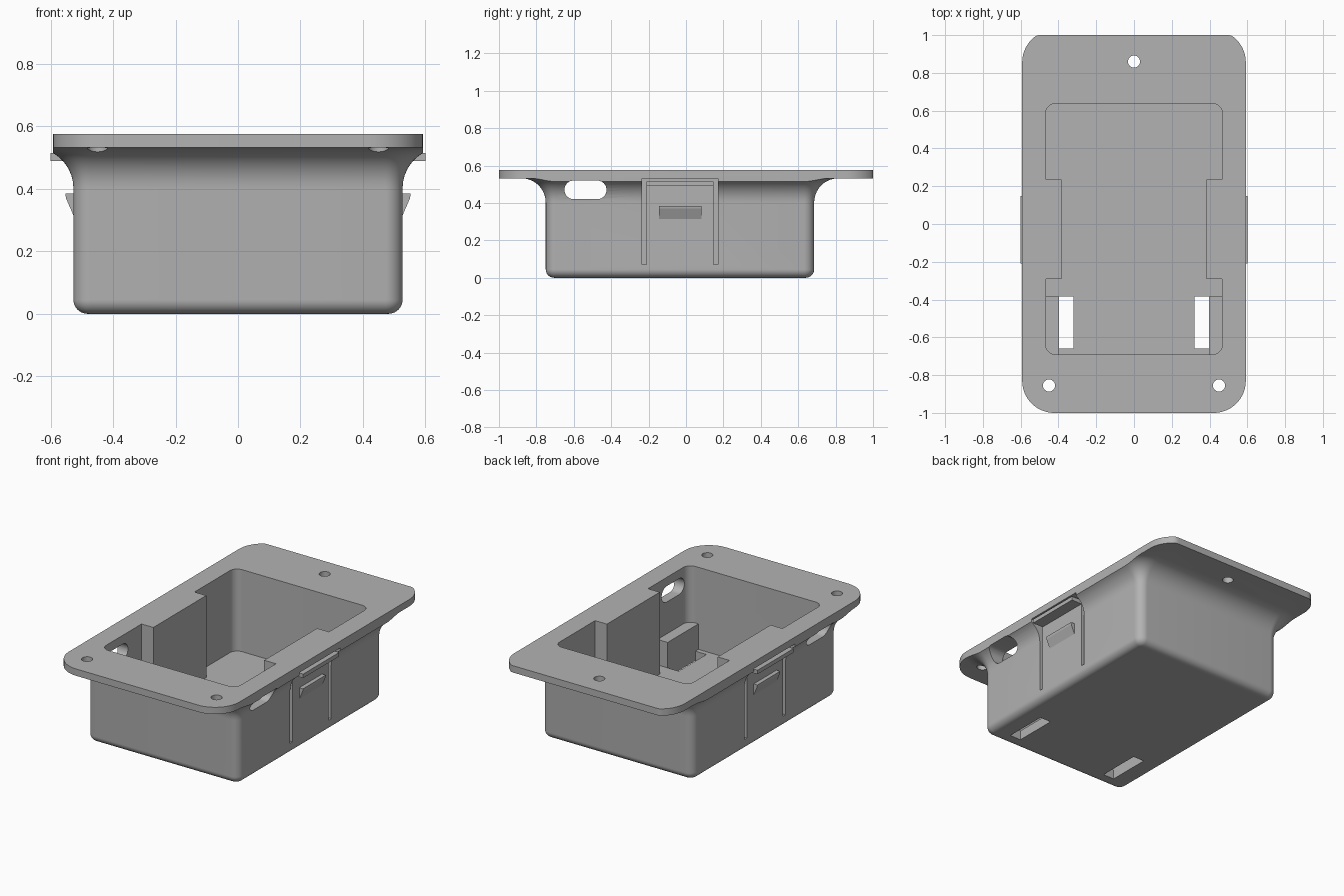
import bpy, bmesh, math

if "Cube" in bpy.data.objects:
    bpy.data.objects.remove(bpy.data.objects["Cube"], do_unlink=True)

grey = bpy.data.materials.new("plain grey")
grey.use_nodes = True
grey.diffuse_color = (0.45, 0.45, 0.45, 1)
grey.node_tree.nodes["Principled BSDF"].inputs["Base Color"].default_value = (0.45, 0.45, 0.45, 1)


def loft(name, rings):
    """Solid through matching closed rings of points."""
    bm = bmesh.new()
    loops = [[bm.verts.new(p) for p in ring] for ring in rings]
    n = len(loops[0])
    for a, b in zip(loops, loops[1:]):
        for i in range(n):
            j = (i + 1) % n
            bm.faces.new((a[i], a[j], b[j], b[i]))
    bm.faces.new(loops[0])
    bm.faces.new(loops[-1])
    bmesh.ops.recalc_face_normals(bm, faces=bm.faces)
    mesh = bpy.data.meshes.new(name)
    bm.to_mesh(mesh)
    bm.free()
    mesh.materials.append(grey)
    obj = bpy.data.objects.new(name, mesh)
    bpy.context.collection.objects.link(obj)
    return obj


def prism(name, outline, axis, lo, hi):
    """Extrude a 2D outline along an axis."""
    def place(p, t):
        return {"x": (t, p[0], p[1]), "y": (p[0], t, p[1]), "z": (p[0], p[1], t)}[axis]
    return loft(name, [[place(p, t) for p in outline] for t in (lo, hi)])


def rounded(x0, x1, y0, y1, r, seg=10):
    """Rounded rectangle outline."""
    pts = []
    corners = [(x1 - r, y1 - r), (x0 + r, y1 - r), (x0 + r, y0 + r), (x1 - r, y0 + r)]
    for k, (cx, cy) in enumerate(corners):
        for i in range(seg + 1):
            a = math.pi / 2 * (k + i / seg)
            pts.append((cx + r * math.cos(a), cy + r * math.sin(a)))
    return pts


def box(name, x, y, z, side=1):
    x0, x1 = sorted((x[0] * side, x[1] * side))
    return prism(name, [(x0, y[0]), (x1, y[0]), (x1, y[1]), (x0, y[1])], "z", *z)


def circle(cx, cy, r, n=32):
    return [(cx + r * math.cos(2 * math.pi * i / n), cy + r * math.sin(2 * math.pi * i / n))
            for i in range(n)]


def combine(obj, tool, operation):
    """Apply a boolean and discard the tool."""
    mod = obj.modifiers.new("combine", "BOOLEAN")
    mod.operation, mod.solver, mod.object = operation, "EXACT", tool
    select(obj)
    bpy.ops.object.modifier_apply(modifier=mod.name)
    bpy.data.objects.remove(tool, do_unlink=True)


def select(obj):
    bpy.ops.object.select_all(action="DESELECT")
    obj.select_set(True)
    bpy.context.view_layer.objects.active = obj


TOP, UNDER = 0.575, 0.532
W, FRONT, BACK = 0.527, -0.75, 0.685
EDGE, FLARE = 0.045, 0.13

# Tub: rounded bottom edge, straight wall, flare up to the flange
steps = [i / 10 * math.pi / 2 for i in range(11)]
profile = [(EDGE * (math.sin(a) - 1), EDGE * (1 - math.cos(a))) for a in steps]
profile += [(FLARE * (1 - math.cos(a)), UNDER - FLARE + FLARE * math.sin(a)) for a in steps]
profile.append((FLARE, UNDER + 0.02))
housing = loft("housing", [
    [(x, y, z) for x, y in rounded(-W - d, W + d, FRONT - d, BACK + d, 0.055 + d)]
    for d, z in profile])

# Flange, with its back corners cut short
outline = [(x, min(y, 1)) for x, y in rounded(-0.592, 0.592, -1, 1.026, 0.17, 16)]
combine(housing, prism("flare_limit", outline, "z", -0.2, 0.8), "INTERSECT")
combine(housing, prism("flange", outline, "z", UNDER, TOP), "UNION")

# Pocket, leaving the clip housings and low corner blocks standing
pocket = prism("pocket", rounded(-0.467, 0.467, -0.69, 0.637, 0.05), "z", 0.06, 0.7)
for s in (1, -1):
    combine(pocket, box("clip_housing", (0.385, 0.6), (-0.29, 0.235), (0, 0.8), s), "DIFFERENCE")
    combine(pocket, box("corner_block", (0.397, 0.6), (-0.8, -0.385), (0, 0.22), s), "DIFFERENCE")
combine(housing, pocket, "DIFFERENCE")

# Side openings and screw holes
combine(housing, prism("side_opening", rounded(-0.65, -0.425, 0.42, 0.52, 0.0499), "x", -0.8, 0.8),
        "DIFFERENCE")
for x, y in ((-0.45, -0.855), (0.45, -0.855), (0, 0.86)):
    combine(housing, prism("screw_hole", circle(x, y, 0.032), "z", 0.4, 0.7), "DIFFERENCE")

# Floor slots and clip recesses
for s in (1, -1):
    combine(housing, box("floor_slot", (0.32, 0.397), (-0.66, -0.385), (-0.1, 0.15), s), "DIFFERENCE")
    combine(housing, box("clip_recess", (0.43, 0.8), (-0.235, 0.172), (0.07, UNDER), s), "DIFFERENCE")

# Spring clips: arm with a release lip, and a wedge catch
arm = [(0.475, 0.05), (W, 0.05), (W, 0.49), (0.6, 0.49), (0.6, 0.515), (0.475, 0.515)]
wedge = [(0.51, 0.315), (W, 0.315), (0.551, 0.37), (0.553, 0.385), (0.51, 0.385)]
for s, side in ((1, "left"), (-1, "right")):
    prism(side + "_clip_arm", [(x * s, z) for x, z in arm], "y", -0.21, 0.147)
    prism(side + "_clip_catch", [(x * s, z) for x, z in wedge], "y", -0.145, 0.082)

# Smooth the rounded areas, keeping edges crisp
select(housing)
bpy.ops.object.shade_smooth_by_angle(angle=math.radians(30))
